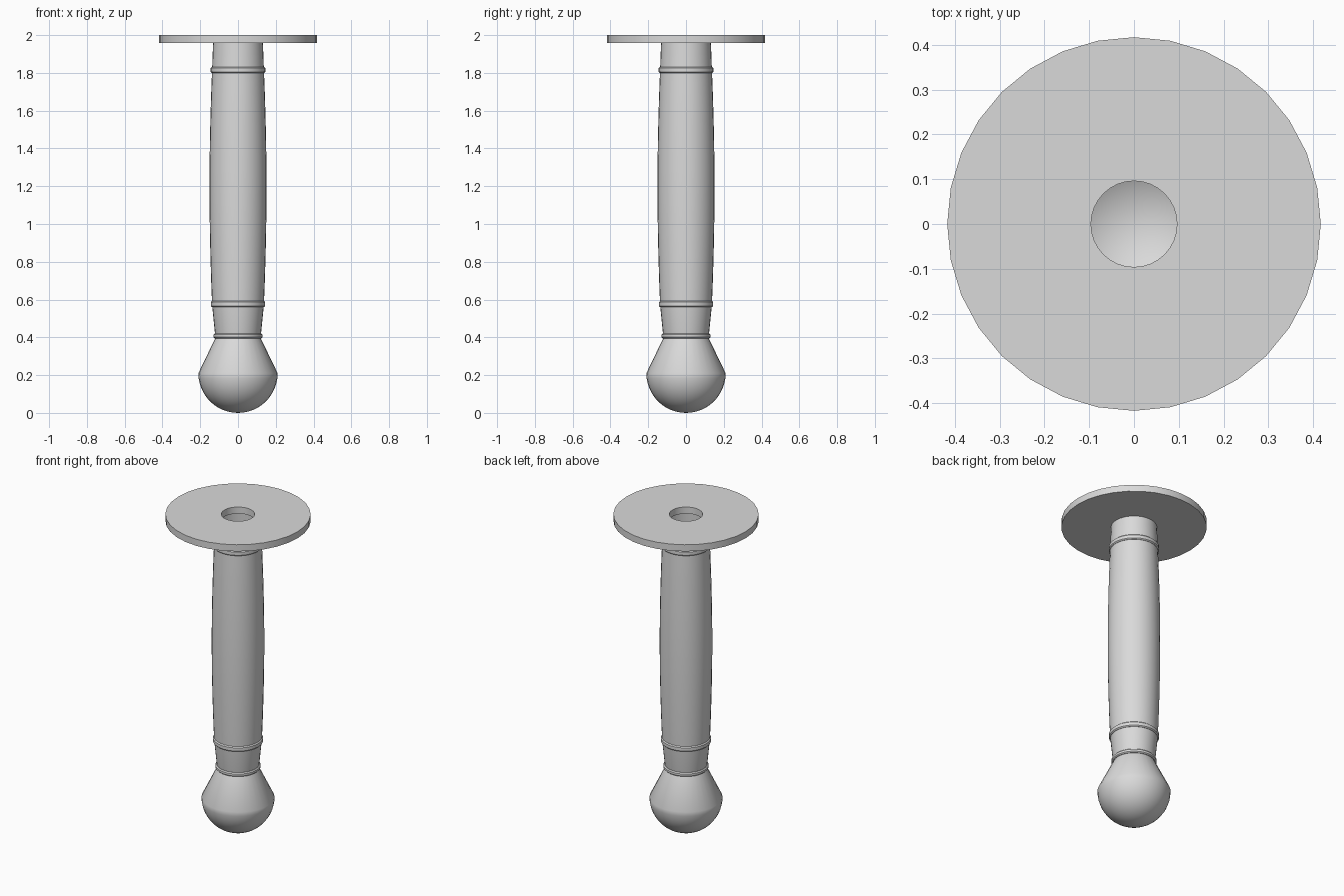
import bpy, bmesh, math

default_cube = bpy.data.objects.get("Cube")
if default_cube:
    bpy.data.objects.remove(default_cube, do_unlink=True)

grey = bpy.data.materials.new("plain grey")
grey.use_nodes = True
colour = (0.7, 0.7, 0.7, 1)
grey.diffuse_color = colour
grey.node_tree.nodes["Principled BSDF"].inputs["Base Color"].default_value = colour


def lathe(name, profile, closed=False, segments=32):
    """Turn an (r, z) profile around the vertical axis."""
    bm = bmesh.new()
    verts = [bm.verts.new((r, 0, z)) for r, z in profile]
    edges = [bm.edges.new(pair) for pair in zip(verts, verts[1:])]
    if closed:
        edges.append(bm.edges.new((verts[-1], verts[0])))
    bmesh.ops.spin(bm, geom=verts + edges, cent=(0, 0, 0), axis=(0, 0, 1),
                   angle=math.tau, steps=segments, use_duplicate=False)
    bmesh.ops.remove_doubles(bm, verts=bm.verts[:], dist=0.0005)
    bmesh.ops.recalc_face_normals(bm, faces=bm.faces[:])
    mesh = bpy.data.meshes.new(name)
    bm.to_mesh(mesh)
    bm.free()
    mesh.materials.append(grey)
    obj = bpy.data.objects.new(name, mesh)
    bpy.context.collection.objects.link(obj)
    bpy.ops.object.select_all(action='DESELECT')
    obj.select_set(True)
    bpy.context.view_layer.objects.active = obj
    bpy.ops.object.shade_smooth_by_angle(angle=math.radians(30))
    return obj


def collar(name, inner, outer, low, high):
    """Raised band with softened outer edges."""
    b = 0.006
    lathe(name, [(inner, low), (outer - b, low), (outer, low + b),
                 (outer, high - b), (outer - b, high), (inner, high)])


# Round pommel: hemisphere below, cone above, hollow inside
R = 0.21
steps = 12
bowl = [(R * math.sin(a), R - R * math.cos(a))
        for a in (i * math.pi / 2 / steps for i in range(steps + 1))]
lathe("pommel", bowl + [(0.118, 0.4)])

# Flared neck between the two lower collars
lathe("neck", [(0.118, 0.4), (0.122, 0.42), (0.137, 0.57)])

# Swelling grip, open at the top
low, high = 0.57, 1.82
grip = [(0.137 + 0.014 * math.sin(math.pi * i / 16) ** 0.9,
         low + (high - low) * i / 16) for i in range(17)]
lathe("grip", grip + [(0.132, 1.96)])

# Collars
collar("pommel_collar", 0.118, 0.130, 0.395, 0.420)
collar("lower_grip_collar", 0.135, 0.144, 0.560, 0.592)
collar("upper_grip_collar", 0.134, 0.145, 1.800, 1.832)

# Flat guard disc with a central hole
lathe("guard_disc", [(0.096, 1.958), (0.417, 1.958), (0.417, 2), (0.096, 2)], closed=True)
